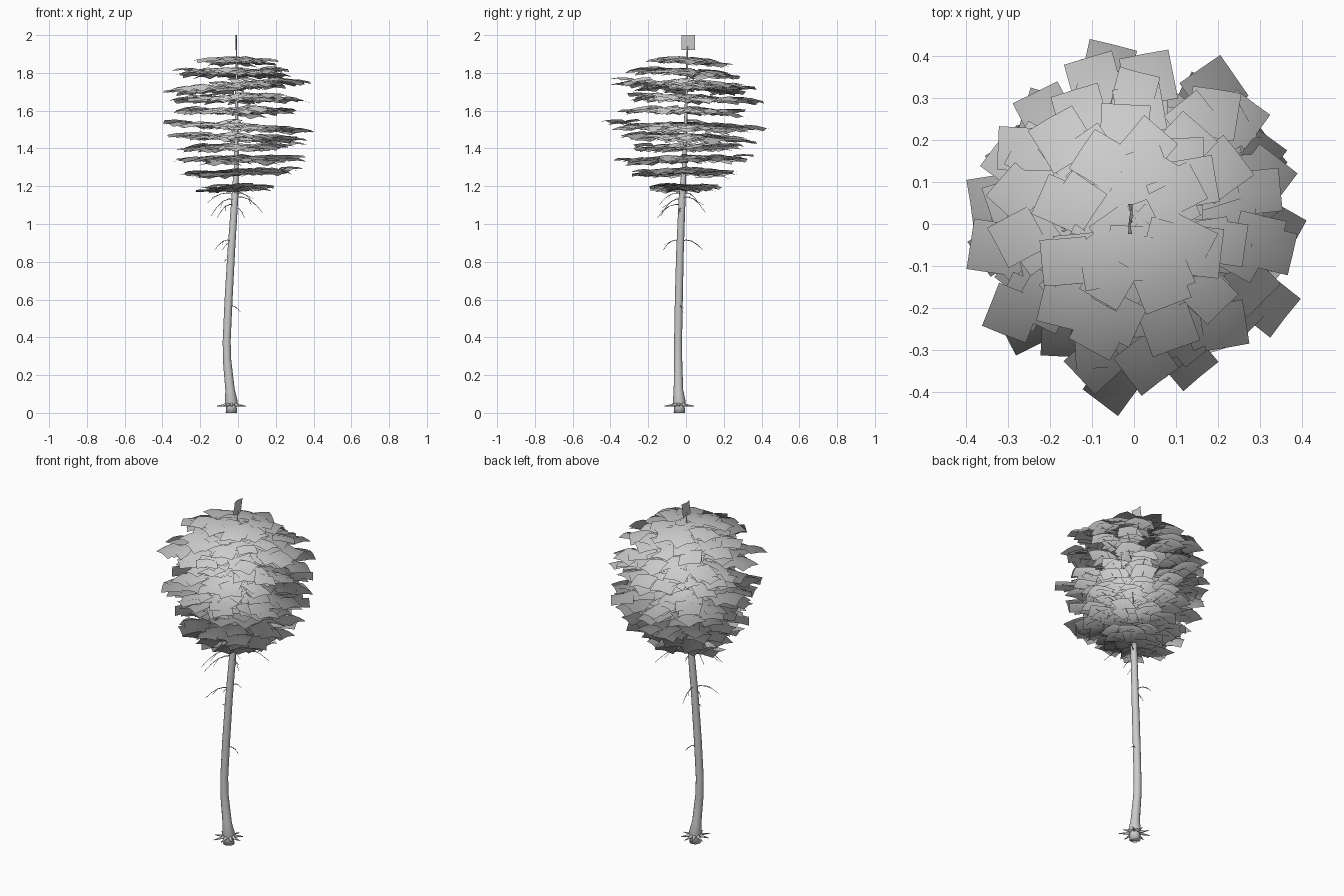
import bpy, math, random
from mathutils import Vector, Matrix

random.seed(7)
if "Cube" in bpy.data.objects:
    bpy.data.objects.remove(bpy.data.objects["Cube"])

grey = bpy.data.materials.new("pale grey")
grey.use_nodes = True
grey.diffuse_color = (0.6, 0.6, 0.6, 1)
grey.node_tree.nodes["Principled BSDF"].inputs["Base Color"].default_value = (0.6, 0.6, 0.6, 1)


def make_object(name, verts, faces):
    mesh = bpy.data.meshes.new(name)
    mesh.from_pydata(verts, [], faces)
    mesh.materials.append(grey)
    mesh.polygons.foreach_set("use_smooth", [True] * len(faces))
    obj = bpy.data.objects.new(name, mesh)
    bpy.context.collection.objects.link(obj)
    return obj


def add_tube(verts, faces, path, radii, sides):
    """Sweep a ring along a path, capping both ends."""
    start = len(verts)
    path = [Vector(p) for p in path]
    for i, p in enumerate(path):
        along = path[min(i + 1, len(path) - 1)] - path[max(i - 1, 0)]
        turn = Vector((0, 0, 1)).rotation_difference(along)
        for k in range(sides):
            a = math.tau * k / sides
            verts.append(p + turn @ Vector((math.cos(a), math.sin(a), 0)) * radii[i])
    for i in range(len(path) - 1):
        for k in range(sides):
            a, b = start + i * sides + k, start + i * sides + (k + 1) % sides
            faces.append((a, b, b + sides, a + sides))
    faces.append(tuple(range(start + sides - 1, start - 1, -1)))
    faces.append(tuple(range(len(verts) - sides, len(verts))))


# Trunk: x, y, z, radius
trunk = [(-.035, -.035, 0, .03), (-.035, -.035, .03, .028), (-.036, -.036, .06, .034),
         (-.042, -.04, .12, .025), (-.058, -.042, .28, .022), (-.06, -.042, .38, .021),
         (-.05, -.038, .6, .021), (-.036, -.032, .85, .02), (-.016, -.02, 1.15, .018),
         (-.01, -.01, 1.3, .012), (-.008, 0, 1.6, .008), (-.008, .008, 1.94, .003)]


def trunk_at(z):
    for a, b in zip(trunk, trunk[1:]):
        if z <= b[2]:
            return Vector(a[:3]).lerp(Vector(b[:3]), (z - a[2]) / (b[2] - a[2]))
    return Vector(trunk[-1][:3])


verts, faces = [], []
add_tube(verts, faces, [t[:3] for t in trunk], [t[3] for t in trunk], 12)
make_object("trunk", verts, faces)

# Roots spreading in a flat star near the ground
verts, faces = [], []
for k in range(9):
    a = math.tau * (k + random.uniform(-.2, .2)) / 9
    out = Vector((math.cos(a), math.sin(a), 0))
    base = trunk_at(.05)
    reach = random.uniform(.075, .088)
    add_tube(verts, faces, [base + out * .015, base + out * .04 - Vector((0, 0, .01)),
                            base + out * reach - Vector((0, 0, .014))], [.014, .007, .002], 5)
make_object("roots", verts, faces)

# Bare drooping twigs below the crown: height, direction in degrees, reach, droop
twigs = [(1.14, 40, .19, .08), (1.13, 222, .17, .09), (1.16, 150, .17, .05), (1.16, 310, .16, .06),
         (1.1, 235, .16, .07), (1.08, 340, .06, .05), (.91, 225, .13, .05),
         (.91, 95, .12, .05), (.89, 170, .05, .03), (.8, 190, .035, 0), (.56, 20, .07, .03)]
verts, faces = [], []
for z, degrees, reach, droop in twigs:
    a = math.radians(degrees)
    out, base = Vector((math.cos(a), math.sin(a), 0)), trunk_at(z)
    path = [base + out * reach * t + Vector((0, 0, .012 * math.sin(t * 3) - droop * t * t))
            for t in (0, .25, .5, .75, 1)]
    add_tube(verts, faces, path, [.003, .0026, .002, .0015, .001], 4)
    side = Matrix.Rotation(.6, 3, 'Z') @ out
    add_tube(verts, faces, [path[2], path[2] + side * reach * .3 - Vector((0, 0, droop * .4))],
             [.0015, .0008], 4)
make_object("bare_twigs", verts, faces)

# Crown tiers: height, reach to -x, +x, -y, +y, and slope along x and y
tiers = [(1.195, .23, .19, .19, .19, 0, 0), (1.277, .31, .34, .30, .26, .02, -.03),
         (1.35, .33, .37, .37, .35, .03, .03), (1.41, .31, .28, .29, .31, 0, 0),
         (1.463, .38, .38, .34, .37, -.03, -.03), (1.522, .38, .41, .43, .43, -.04, -.02),
         (1.605, .34, .34, .36, .33, 0, -.03), (1.67, .37, .39, .31, .41, 0, -.03),
         (1.735, .41, .39, .39, .36, .07, -.05), (1.807, .34, .29, .31, .30, 0, -.06),
         (1.87, .25, .21, .21, .24, 0, -.04)]
leaf_verts, leaf_faces, wood_verts, wood_faces = [], [], [], []


def add_card(centre, yaw, pitch, roll, size):
    """One square spray of leaves, arched across its width and drooping at its tip."""
    start = len(leaf_verts)
    turn = (Matrix.Rotation(yaw, 3, 'Z') @ Matrix.Rotation(pitch, 3, 'Y')
            @ Matrix.Rotation(roll, 3, 'X'))
    for i in (-1, 0, 1):
        for j in (-1, 0, 1):
            bend = -.09 * abs(j) - .08 * max(i, 0)
            leaf_verts.append(centre + turn @ Vector((i / 2, j / 2, bend)) * size)
    for i in range(2):
        for j in range(2):
            a = start + i * 3 + j
            leaf_faces.append((a, a + 3, a + 4, a + 1))


for n, (z, left, right, front, back, slope_x, slope_y) in enumerate(tiers):
    base = trunk_at(z)
    count = 11 if max(left, back) > .26 else 8
    for k in range(count):
        a = n * 2.4 + math.tau * (k + random.uniform(-.25, .25)) / count
        out = Vector((math.cos(a), math.sin(a), 0))
        rx, ry = (right if out.x > 0 else left), (back if out.y > 0 else front)
        limit = 1 / math.hypot(out.x / rx, out.y / ry)
        reach = limit * random.uniform(.92, 1.02)
        rise = (out.x * slope_x + out.y * slope_y) * reach + random.uniform(-.01, .01)
        tip = Vector((0, 0, z - .008)) + out * (reach - .06) + Vector((0, 0, rise))
        add_tube(wood_verts, wood_faces, [base, base.lerp(tip, .5), tip], [.003, .002, .001], 4)
        steps = max(4, round(reach / .045))
        for s in range(steps):
            t = (s + 1) / steps
            r = max(.04, (reach - .052) * t)
            spread = 0 if s == steps - 1 else random.uniform(-.03, .03)
            centre = (Vector((0, 0, z + .004 + rise * t + random.uniform(-.009, .009)))
                      + out * r + Vector((-out.y, out.x, 0)) * spread)
            add_card(centre, a + random.uniform(-.6, .6), random.uniform(-.14, .14),
                     random.uniform(-.16, .16), random.uniform(.1, .122))
make_object("branches", wood_verts, wood_faces)
foliage = make_object("foliage", leaf_verts, leaf_faces)

# Foliage shades as one rounded crown
middle = Vector((0, 0, 1.42))
foliage.data.normals_split_custom_set_from_vertices(
    [(v.co - middle).normalized() for v in foliage.data.vertices])

# Upright leaf spray at the very top
make_object("top_leaf", [(-.014, -.024, 1.92), (-.014, .047, 1.92), (-.004, .047, 2), (-.004, -.024, 2),
                         (-.004, .012, 1.92), (-.012, .012, 2)],
            [(0, 4, 5, 3), (4, 1, 2, 5)])
